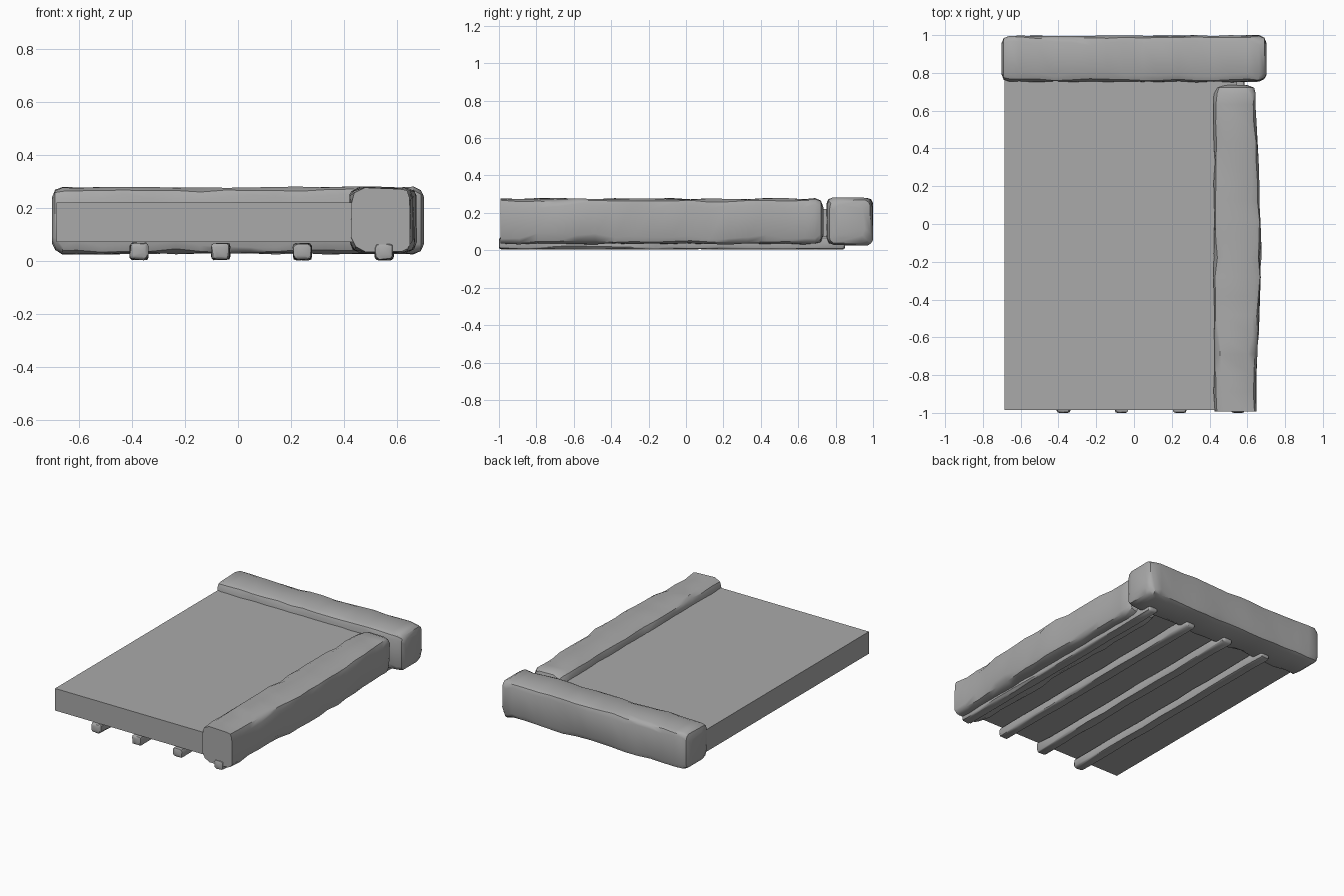
import bpy, bmesh, math, random
from mathutils import Vector

random.seed(7)
if "Cube" in bpy.data.objects:
    bpy.data.objects.remove(bpy.data.objects["Cube"])

stone = bpy.data.materials.new("stone grey")
stone.use_nodes = True
GREY = (0.4, 0.4, 0.4, 1)
stone.diffuse_color = GREY
stone.node_tree.nodes["Principled BSDF"].inputs["Base Color"].default_value = GREY


def finish(name, bm, angle=35):
    bmesh.ops.recalc_face_normals(bm, faces=bm.faces)
    mesh = bpy.data.meshes.new(name)
    bm.to_mesh(mesh)
    bm.free()
    mesh.materials.append(stone)
    obj = bpy.data.objects.new(name, mesh)
    bpy.context.collection.objects.link(obj)
    if angle:
        mesh.shade_smooth()
        mesh.set_sharp_from_angle(angle=math.radians(angle))
    return obj


def hewn_beam(name, lo, hi, axis, stations, chamfer, rough, round_start, round_end, swell=None):
    """Rough block: chamfered sections lofted along an axis, worn at the edges."""
    lo, hi = Vector(lo), Vector(hi)
    side = 1 - axis
    mid, half = (lo + hi) / 2, (hi - lo) / 2
    a, b = half[side], half.z
    length = hi[axis] - lo[axis]
    places = [(i / (stations - 1) * length, 0) for i in range(stations)]
    if round_start:
        places[0] = (chamfer, 0)
        places.insert(0, (chamfer * 0.3, chamfer * 0.3))
        places.insert(0, (0, chamfer))
    if round_end:
        places[-1] = (length - chamfer, 0)
        places += [(length - chamfer * 0.3, chamfer * 0.3), (length, chamfer)]
    bm = bmesh.new()
    rings = []
    for t, inset in places:
        ring = []
        w, h = a - inset, b - inset
        for sx, sz in ((1, 1), (-1, 1), (-1, -1), (1, -1)):
            # each worn corner is a cut of its own size with a rounded middle
            c = min(chamfer * random.uniform(0.6, 1.3), w * 0.8, h * 0.8)
            corner = [(w, h - c), (w - c * 0.3, h - c * 0.3), (w - c, h)]
            if sx * sz < 0:
                corner.reverse()
            for u, v in corner:
                p = Vector((0, 0, mid.z + sz * v - sz * random.uniform(0, rough)))
                p[side] = mid[side] + sx * (u - random.uniform(0, rough))
                if swell and sx > 0:
                    p[side] += swell(t / length) * (0.5 + 0.5 * v / b)
                p[axis] = lo[axis] + t
                ring.append(bm.verts.new(p))
        rings.append(ring)
    for r0, r1 in zip(rings, rings[1:]):
        n = len(r0)
        for i in range(n):
            j = (i + 1) % n
            bm.faces.new((r0[i], r0[j], r1[j], r1[i]))
    bm.faces.new(rings[0])
    bm.faces.new(rings[-1])
    return finish(name, bm)


# Flat platform slab
bm = bmesh.new()
bmesh.ops.create_cube(bm, size=1)
for v in bm.verts:
    v.co = ((v.co.x + 0.5) * 1.23 - 0.685, (v.co.y + 0.5) * 1.785 - 0.985, v.co.z * 0.15 + 0.147)
finish("platform_slab", bm, angle=0)

# Rounded kerb across the back
hewn_beam("back_kerb", (-0.702, 0.75, 0.025), (0.702, 1.0, 0.282), 0, 16, 0.04, 0.007, True, True)

# Rough kerb down the left side, slightly bulged, with a flat-cut front end
hewn_beam("left_kerb", (0.42, -0.992, 0.03), (0.65, 0.735, 0.28), 1, 18, 0.045, 0.009, False, True,
          swell=lambda t: 0.03 * math.sin(math.pi * t) ** 2)

# Four wavy runners underneath
for i in range(4):
    x = -0.373 + i * 0.308
    hewn_beam(f"runner_{i + 1}", (x - 0.037, -1.0, 0.003), (x + 0.037, 0.85, 0.07),
              1, 12, 0.012, 0.006, True, True)
